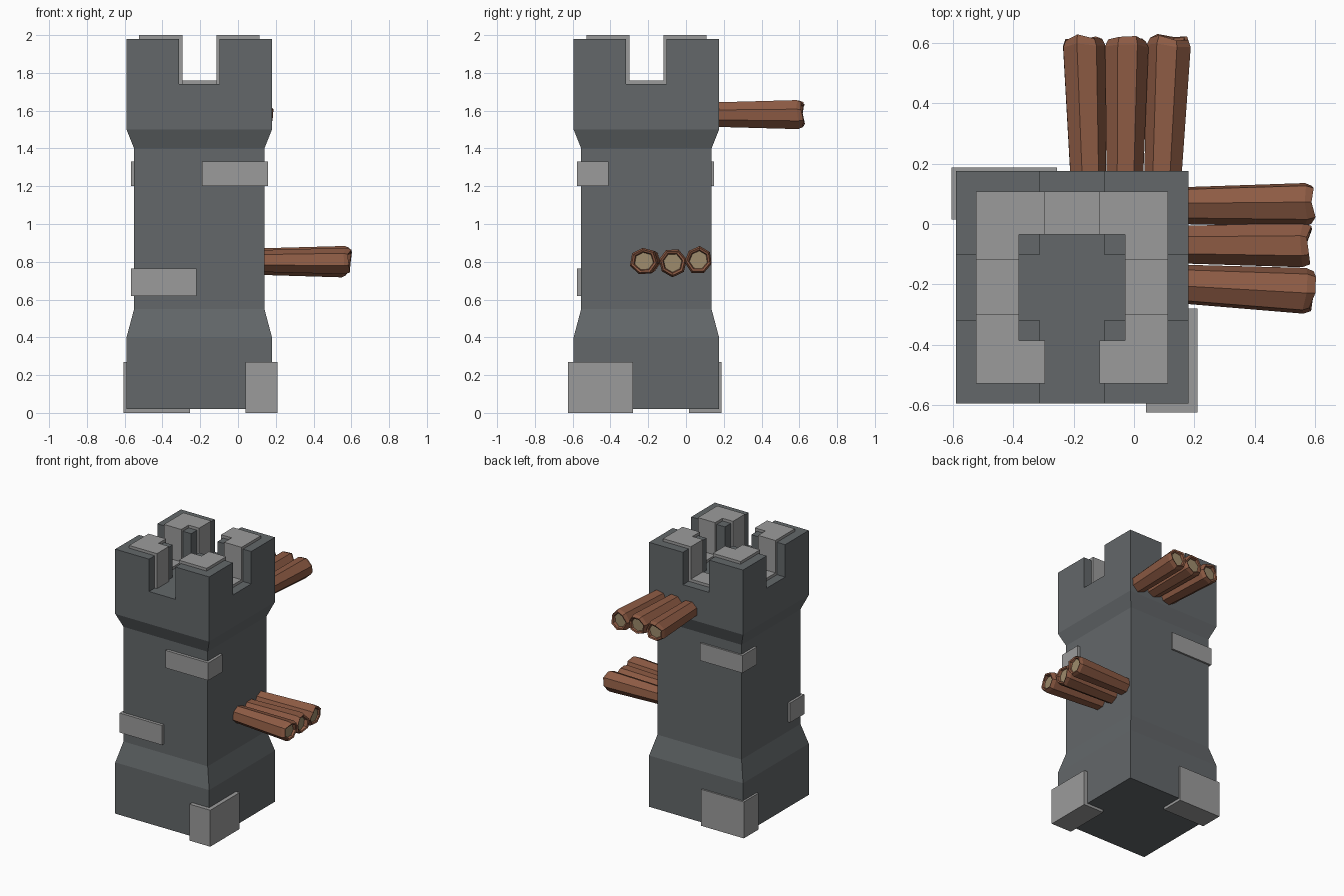
import bpy, bmesh, math, random
from mathutils import Vector

random.seed(4)
if "Cube" in bpy.data.objects:
    bpy.data.objects.remove(bpy.data.objects["Cube"], do_unlink=True)

CX, CY = -0.205, -0.21      # tower axis
FLOOR = 1.74                # battlement floor


def material(name, rgb):
    m = bpy.data.materials.new(name)
    m.use_nodes = True
    m.diffuse_color = (*rgb, 1)
    m.node_tree.nodes["Principled BSDF"].inputs["Base Color"].default_value = (*rgb, 1)
    return m


dark_stone = material("dark stone", (0.125, 0.137, 0.144))
light_stone = material("light stone", (0.33, 0.33, 0.33))
bark = material("bark", (0.27, 0.105, 0.058))
cut_wood = material("cut wood", (0.34, 0.26, 0.15))


def finish(bm, name, *mats):
    bmesh.ops.recalc_face_normals(bm, faces=bm.faces)
    mesh = bpy.data.meshes.new(name)
    bm.to_mesh(mesh)
    bm.free()
    obj = bpy.data.objects.new(name, mesh)
    bpy.context.collection.objects.link(obj)
    for m in mats:
        mesh.materials.append(m)
    return obj


def prism(name, outline, z0, z1, mat):
    bm = bmesh.new()
    base = bm.faces.new([bm.verts.new((x, y, z0)) for x, y in outline])
    top = bmesh.ops.extrude_face_region(bm, geom=[base])["geom"]
    bmesh.ops.translate(bm, vec=(0, 0, z1 - z0),
                        verts=[v for v in top if isinstance(v, bmesh.types.BMVert)])
    return finish(bm, name, mat)


def box(name, x0, x1, y0, y1, z0, z1, mat):
    return prism(name, [(x0, y0), (x1, y0), (x1, y1), (x0, y1)], z0, z1, mat)


def bridge(bm, a, b):
    n = len(a)
    return [bm.faces.new((a[i], a[(i + 1) % n], b[(i + 1) % n], b[i])) for i in range(n)]


# Tower body: square rings with flared foot and head
bm = bmesh.new()
rings = []
for z, h in [(0.02, 0.385), (0.4, 0.385), (0.55, 0.345), (1.4, 0.345), (1.5, 0.385), (1.98, 0.385)]:
    rings.append([bm.verts.new((CX + sx * h, CY + sy * h, z))
                  for sx, sy in ((-1, -1), (1, -1), (1, 1), (-1, 1))])
for a, b in zip(rings, rings[1:]):
    bridge(bm, a, b)
bm.faces.new(rings[0])
bm.faces.new(rings[-1])
tower = finish(bm, "tower_body", dark_stone)

# Cross-shaped cut that leaves four corner merlons
for hx, hy in ((0.108, 0.6), (0.6, 0.108)):
    cutter = box("notch_cutter", CX - hx, CX + hx, CY - hy, CY + hy, FLOOR, 2.2, dark_stone)
    cutter.hide_render = True
    mod = tower.modifiers.new("notch", "BOOLEAN")
    mod.operation = "DIFFERENCE"
    mod.solver = "EXACT"
    mod.object = cutter
    bpy.context.view_layer.objects.active = tower
    bpy.ops.object.modifier_apply(modifier=mod.name)
    bpy.data.objects.remove(cutter, do_unlink=True)

# Light L-shaped caps running through the merlons
OUT, INN, GAP = 0.318, 0.176, 0.09
for sx, sy, side in ((-1, -1, "front_right"), (1, -1, "front_left"),
                     (1, 1, "back_left"), (-1, 1, "back_right")):
    corner = [(OUT, OUT), (GAP, OUT), (GAP, INN), (INN, INN), (INN, GAP), (OUT, GAP)]
    prism("merlon_cap_" + side, [(CX + sx * x, CY + sy * y) for x, y in corner],
          FLOOR - 0.02, 2.0, light_stone)

# Light sills in the notches, none at the front
for dx, dy, side in ((-1, 0, "right"), (1, 0, "left"), (0, 1, "back")):
    mid = (OUT + INN) / 2
    hx, hy = ((OUT - INN) / 2, GAP) if dx else (GAP, (OUT - INN) / 2)
    x, y = CX + dx * mid, CY + dy * mid
    box("sill_" + side, x - hx, x + hx, y - hy, y + hy, FLOOR - 0.02, 1.76, light_stone)

# Corner stones wrapping the tower edges
box("foot_stone_front", 0.04, 0.21, -0.625, -0.28, 0, 0.27, light_stone)
box("foot_stone_back", -0.605, -0.255, 0.015, 0.187, 0, 0.27, light_stone)
box("high_stone_front", -0.19, 0.16, -0.577, -0.41, 1.2, 1.33, light_stone)
box("high_stone_back", -0.567, -0.22, -0.02, 0.148, 1.2, 1.33, light_stone)
box("low_stone_front", -0.567, -0.22, -0.577, -0.41, 0.62, 0.765, light_stone)


def log(name, start, end, sides=7):
    """Rough log with a bevelled rim and a sunken cut end."""
    start, end = Vector(start), Vector(end)
    axis = (end - start).normalized()
    u = axis.cross(Vector((0, 0, 1))).normalized()
    v = u.cross(axis)
    turn = random.uniform(0, math.pi)
    wobble = [random.uniform(0.95, 1.07) for _ in range(sides)]
    jag = [random.uniform(-0.012, 0.012) for _ in range(sides)]
    bm = bmesh.new()

    def ring(centre, radius, rough):
        verts = []
        for i in range(sides):
            a = turn + math.tau * i / sides
            offset = (u * math.cos(a) + v * math.sin(a)) * radius * wobble[i]
            verts.append(bm.verts.new(centre + offset + axis * jag[i] * rough))
        return verts

    loops = [ring(start, 0.061, 0), ring(end - axis * 0.025, 0.074, 0.6),
             ring(end, 0.064, 1), ring(end - axis * 0.004, 0.053, 1),
             ring(end - axis * 0.02, 0.048, 0)]
    bm.faces.new(loops[0])
    for a, b in zip(loops, loops[1:]):
        bridge(bm, a, b)
    bm.faces.new(loops[-1]).material_index = 1
    return finish(bm, name, bark, cut_wood)


# Log bundles: low on the left side, high on the back
for i, (y0, y1, z, x1) in enumerate([(0.064, 0.068, 0.81, 0.595), (-0.07, -0.072, 0.795, 0.58),
                                     (-0.197, -0.224, 0.803, 0.592)]):
    log(f"left_log_{i + 1}", (0.1, y0, z), (x1, y1, z))
for i, (x0, x1, z) in enumerate([(-0.153, -0.17, 1.575), (-0.03, -0.022, 1.585),
                                 (0.098, 0.122, 1.58)]):
    log(f"back_log_{i + 1}", (x0, 0.1, z), (x1, 0.617, z))
